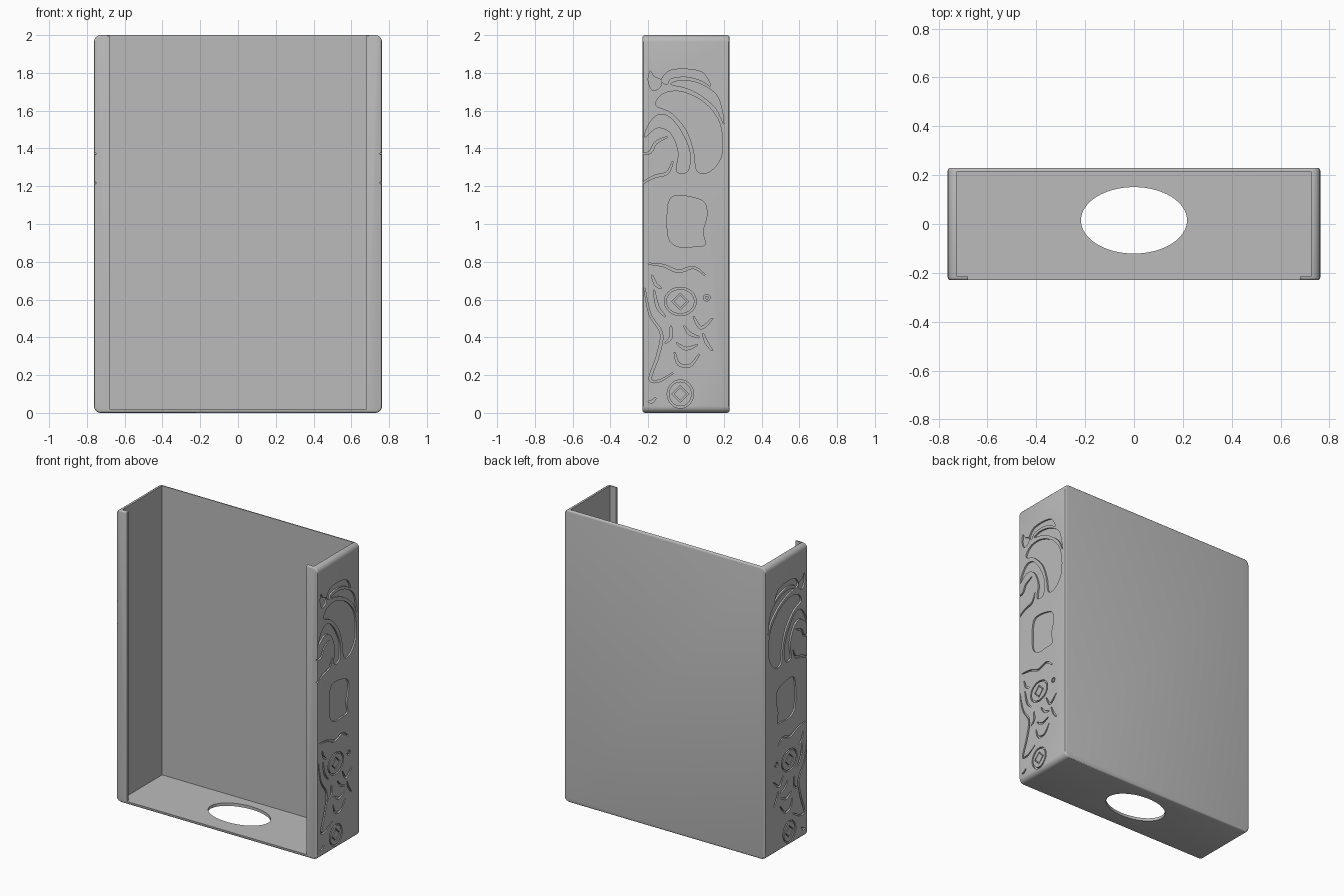
import bpy, bmesh, math
from mathutils import Vector, Matrix

if "Cube" in bpy.data.objects:
    bpy.data.objects.remove(bpy.data.objects["Cube"], do_unlink=True)

W, D, H = 0.7625, 0.23, 2.0      # half width, half depth, height
WALL, SKIN, LIP = 0.725, 0.215, 0.68
DEPTH = 0.011                    # engraving depth

grey = bpy.data.materials.new("plain grey")
grey.use_nodes = True
COLOR = (0.5, 0.5, 0.5, 1)
grey.diffuse_color = COLOR
grey.node_tree.nodes["Principled BSDF"].inputs["Base Color"].default_value = COLOR


def make_object(name, bm):
    bmesh.ops.recalc_face_normals(bm, faces=bm.faces)
    mesh = bpy.data.meshes.new(name)
    bm.to_mesh(mesh)
    bm.free()
    obj = bpy.data.objects.new(name, mesh)
    bpy.context.collection.objects.link(obj)
    return obj


def add_box(bm, lo, hi):
    lo, hi = Vector(lo), Vector(hi)
    mat = Matrix.Translation((lo + hi) / 2) @ Matrix.Diagonal((*(hi - lo), 1))
    return bmesh.ops.create_cube(bm, size=1, matrix=mat)["verts"]


def box_cutter(name, lo, hi):
    bm = bmesh.new()
    add_box(bm, lo, hi)
    return make_object(name, bm)


def smooth_path(points, closed, steps=5):
    """Catmull-Rom curve through points given in hundredths (y, z)."""
    pts = [Vector(p) / 100 for p in points]
    n = len(pts)
    get = (lambda i: pts[i % n]) if closed else (lambda i: pts[max(0, min(n - 1, i))])
    out = []
    for i in range(n if closed else n - 1):
        a, b, c, d = (get(i + k) for k in (-1, 0, 1, 2))
        for s in range(steps):
            t = s / steps
            out.append(b + (c - a) * t / 2 + (a - b * 2.5 + c * 2 - d / 2) * t * t
                       + ((b - c) * 1.5 + (d - a) / 2) * t ** 3)
    return out if closed else out + [pts[-1]]


def extrude_cutter(name, verts, faces, side):
    """Flat shape in the side wall plane, pushed outward into a solid."""
    bm = bmesh.new()
    vs = [bm.verts.new((side * (W - DEPTH), v.x, v.y)) for v in verts]
    fs = [bm.faces.new([vs[i] for i in f]) for f in faces]
    new = bmesh.ops.extrude_face_region(bm, geom=fs, use_keep_orig=True)["geom"]
    moved = [v for v in new if isinstance(v, bmesh.types.BMVert)]
    bmesh.ops.translate(bm, verts=moved, vec=(side * 0.05, 0, 0))
    return make_object(name, bm)


def patch(name, points, side):
    path = smooth_path(points, True)
    return extrude_cutter(name, path, [range(len(path))], side)


def stroke(name, points, side, closed=False, width=0.007, steps=5):
    path = smooth_path(points, closed, steps)
    n, verts = len(path), []
    for i, p in enumerate(path):
        a = path[i - 1] if closed or i else p
        b = path[(i + 1) % n] if closed or i < n - 1 else p
        t = (b - a).normalized()
        taper = 1 if closed else 0.4 + 0.6 * math.sin(math.pi * i / (n - 1))
        off = Vector((-t.y, t.x)) * width * taper
        verts += [p + off, p - off]
    m = 2 * n
    faces = [(k, k + 1, (k + 3) % m, (k + 2) % m) for k in range(0, m if closed else m - 2, 2)]
    return extrude_cutter(name, verts, faces, side)


def ring(cy, cz, ry, rz, count):
    return [(cy + ry * math.cos(k * math.tau / count), cz + rz * math.sin(k * math.tau / count))
            for k in range(count)]


# Engraved areas and lines on the side walls, in hundredths
PATCHES = {
    "curl": [(-20, 176), (-19, 181), (-17, 178), (-13, 176), (-14, 172), (-18, 171)],
    "crest": [(-13, 176), (-9, 181), (0, 182), (9, 180), (13, 173), (8, 176), (0, 178), (-8, 177), (-10, 174)],
    "upper_crescent": [(-8, 174), (-2, 176), (8, 174), (17, 167), (20, 153), (16, 161), (8, 168), (0, 172)],
    "big_lobe": [(-16, 163), (-12, 169), (-2, 170), (10, 164), (18, 153), (19, 137), (13, 128), (6, 128),
                 (4, 139), (0, 150), (-8, 159)],
    "front_lobe": [(-22, 146), (-19, 154), (-14, 158), (-8, 156), (-2, 148), (2, 138), (1, 128), (-5, 128),
                   (-4, 138), (-8, 148), (-15, 151)],
    "round_mask": [(-9, 112), (-5, 115), (4, 114), (10, 111), (11, 104), (9, 96), (10, 89), (4, 88),
                   (-4, 88), (-9, 92), (-10, 102)],
}
STROKES = [
    [(-24, 137), (-19, 138), (-16, 143), (-10, 146)],
    [(-24, 121), (-17, 125), (-10, 127), (-7, 133)],
    [(-20, 79), (-12, 78), (-4, 75), (4, 77), (10, 73)],
    [(-18, 73), (-16, 68), (-13, 66)],
    [(-22, 66), (-19, 52), (-13, 42), (-15, 30), (-19, 18), (-14, 17), (-7, 21)],
    [(-17, 65), (-15, 56), (-11, 51)],
    [(-8, 46), (-8, 40), (-11, 37)],
    [(-1, 46), (2, 42), (7, 40)],
    [(4, 51), (8, 45), (14, 50)],
    [(9, 42), (11, 37), (14, 33)],
    [(-6, 32), (-4, 26), (2, 25), (7, 31)],
    [(-5, 37), (0, 34), (6, 36)],
    [(-20, 6), (-18, 6), (-16, 8)],
]
COINS = [(-3, 59, 8, 7), (-3, 10, 6.5, 7)]

# Rounded outer body
bm = bmesh.new()
add_box(bm, (-W, -D, 0), (W, D, H))
along_y = [e for e in bm.edges if abs(e.verts[0].co.y - e.verts[1].co.y) > D]
bmesh.ops.bevel(bm, geom=along_y, offset=0.035, segments=5, affect="EDGES", profile=0.5)
rims = [e for e in bm.edges if abs(e.verts[0].co.y - e.verts[1].co.y) < 0.001]
bmesh.ops.bevel(bm, geom=rims, offset=0.012, segments=3, affect="EDGES", profile=0.5)
holder = make_object("open_holder_shell", bm)

# Cavity, front opening and oval floor hole
cutters = [
    box_cutter("cavity_cutter", (-WALL, -SKIN, 0.02), (WALL, SKIN, H + 1)),
    box_cutter("front_opening_cutter", (-LIP, -1, 0.02), (LIP, 0, H + 1)),
]
bm = bmesh.new()
oval = Matrix.Translation((0, 0.015, 0)) @ Matrix.Diagonal((0.217, 0.136, 1, 1))
bmesh.ops.create_cone(bm, cap_ends=True, segments=64, radius1=1, radius2=1, depth=0.2, matrix=oval)
cutters.append(make_object("floor_hole_cutter", bm))

# Engravings mirrored on both side walls
for side in (1, -1):
    cutters += [patch(name + "_cutter", pts, side) for name, pts in PATCHES.items()]
    cutters += [stroke("line_cutter", pts, side) for pts in STROKES]
    cutters.append(stroke("dot_cutter", ring(11, 61, 1.4, 1.4, 6), side, True, 0.004))
    for cy, cz, ry, rz in COINS:
        cutters.append(stroke("coin_rim_cutter", ring(cy, cz, ry, rz, 12), side, True, 0.005, 3))
        cutters.append(stroke("coin_square_cutter", ring(cy, cz, 4, 4, 4), side, True, 0.005, 1))

for cutter in cutters:
    cutter.hide_render = True
    mod = holder.modifiers.new(cutter.name, "BOOLEAN")
    mod.operation, mod.solver, mod.object = "DIFFERENCE", "EXACT", cutter

# Bake the cuts and remove the helpers
graph = bpy.context.evaluated_depsgraph_get()
baked = bpy.data.meshes.new_from_object(holder.evaluated_get(graph))
holder.modifiers.clear()
holder.data = baked
for cutter in cutters:
    bpy.data.objects.remove(cutter, do_unlink=True)

baked.materials.clear()
baked.materials.append(grey)
bpy.ops.object.select_all(action="DESELECT")
holder.select_set(True)
bpy.context.view_layer.objects.active = holder
bpy.ops.object.shade_smooth_by_angle(angle=math.radians(30))
